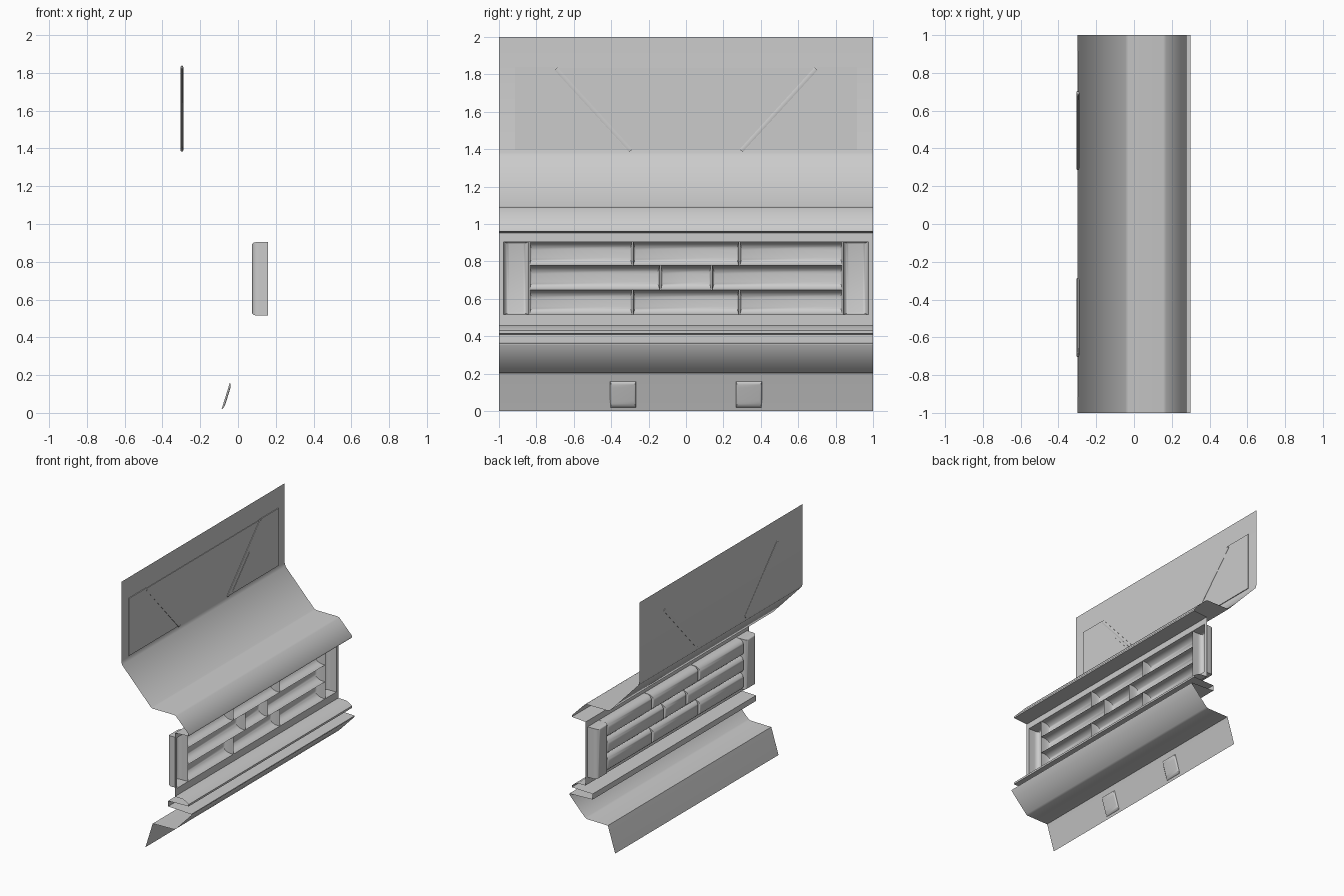
import bpy, bmesh, math
from mathutils import Vector

if "Cube" in bpy.data.objects:
    bpy.data.objects.remove(bpy.data.objects["Cube"])


def finish(bm, name, angle=35):
    me = bpy.data.meshes.new(name)
    bm.to_mesh(me)
    bm.free()
    ob = bpy.data.objects.new(name, me)
    bpy.context.collection.objects.link(ob)
    bpy.ops.object.select_all(action='DESELECT')
    ob.select_set(True)
    bpy.context.view_layer.objects.active = ob
    bpy.ops.object.shade_smooth_by_angle(angle=math.radians(angle))
    return ob


def sheet(name, profile, y0=-1, y1=1, angle=50):
    """Extrude an open (x, z) profile along y."""
    bm = bmesh.new()
    a = [bm.verts.new((x, y0, z)) for x, z in profile]
    b = [bm.verts.new((x, y1, z)) for x, z in profile]
    for i in range(len(profile) - 1):
        bm.faces.new((a[i], a[i + 1], b[i + 1], b[i]))
    return finish(bm, name, angle)


def tray(name, y0, y1, z0, z1, x, depth, ry, rz, straight=0.0, lean=0.0, pivot=0.0):
    """Open rounded tray whose rim lies at x; lean tilts it in the xz plane."""
    bm = bmesh.new()
    loops, steps = [], 7
    rings = [(0, 0, 0)] if straight else []
    for k in range(steps):
        t = k / (steps - 1) * math.pi / 2
        c, s = 1 - math.cos(t), math.sin(t)
        rings.append((ry * c, rz * c, straight + (1 - straight) * s))
    for iy, iz, d in rings:
        pts = ((y0 + iy, z0 + iz), (y1 - iy, z0 + iz), (y1 - iy, z1 - iz), (y0 + iy, z1 - iz))
        loops.append([bm.verts.new((x + depth * d + lean * (z - pivot), y, z)) for y, z in pts])
    for a, b in zip(loops, loops[1:]):
        for i in range(4):
            j = (i + 1) % 4
            bm.faces.new((a[i], a[j], b[j], b[i]))
    bm.faces.new(loops[-1])
    bmesh.ops.recalc_face_normals(bm, faces=bm.faces)
    return finish(bm, name)


def raised_plate(name, pts, x, rise, inset):
    """Shallow plate with sloping rim, outline in (y, z)."""
    bm = bmesh.new()
    f = bm.faces.new([bm.verts.new((x, y, z)) for y, z in pts])
    bmesh.ops.inset_region(bm, faces=[f], thickness=inset, use_boundary=True)
    for v in f.verts:
        v.co.x += rise
    return finish(bm, name, 20)


WALL = 0.16

# Upper sheet: tall panel, slope, shelf, lip and top of the wall
sheet("upper_wall", [(-.30, 2), (-.30, 1.385), (-.293, 1.358), (-.045, 1.095), (-.03, 1.09),
                     (.155, 1.09), (.17, 1.083), (.278, .972), (.278, .96), (WALL, .952),
                     (WALL, .905)])

# Lower sheet: wall bottom, stepped ledges, undercut and skirting
sheet("lower_wall", [(WALL, .515), (WALL, .46), (.23, .458), (.278, .43), (.278, .415),
                     (.10, .41), (.10, .367), (.30, .36), (.30, .352), (.165, .21),
                     (.15, .203), (-.03, .20), (-.037, .18), (-.093, 0)])

# Narrow wall strips at both ends
for s, side in ((-1, "left"), (1, "right")):
    sheet("wall_strip_" + side, [(WALL, .905), (WALL, .515)], s, s * .975)

# Recessed log-like bricks in three rows
rows = [(.515, .647, (-.84, -.285, .285, .84)),
        (.647, .777, (-.84, -.138, .138, .84)),
        (.777, .905, (-.84, -.285, .285, .84))]
for r, (z0, z1, ys) in enumerate(rows):
    for c in range(3):
        tray(f"brick_{r}_{c}", ys[c] + .002, ys[c + 1] - .002, z0, z1, WALL,
             -.075, .014, .045, straight=.3)

# Recessed upright posts beside the bricks
for s, side in ((-1, "left"), (1, "right")):
    y0, y1 = sorted((s * .84, s * .975))
    tray("post_" + side, y0, y1, .515, .905, WALL, -.085, .03, .012, straight=.6)

# Skirting pads
lean = .056 / .18
for s, side in ((-1, "left"), (1, "right")):
    y0, y1 = sorted((s * .268, s * .405))
    tray("skirting_pad_" + side, y0, y1, .02, .158, -.037, .012, .012, .035,
         lean=lean, pivot=.18)

# Upper panel relief: centre trapezoid, side plates and diagonal ribs
raised_plate("centre_plate", [(-.30, 1.395), (.30, 1.395), (.69, 1.835), (-.69, 1.835)],
             -.2995, .004, .015)
for s, side in ((-1, "left"), (1, "right")):
    raised_plate("side_plate_" + side,
                 [(s * .915, 1.395), (s * .915, 1.84), (s * .70, 1.84), (s * .70, 1.82),
                  (s * .315, 1.395)], -.2995, .006, .008)
    # inner triangular plate
    raised_plate("inner_plate_" + side,
                 [(s * .56, 1.41), (s * .56, 1.64), (s * .35, 1.41)], -.2935, .002, .006)
    # diagonal rib, slightly proud on both faces
    a, b = Vector((0, s * .295, 1.392)), Vector((0, s * .695, 1.83))
    d = (b - a).normalized()
    n = Vector((0, -d.z, d.y)) * .011
    bm = bmesh.new()
    rib = [(-.305, 0), (-.302, 1), (-.292, 1), (-.289, 0), (-.292, -1), (-.302, -1)]
    ends = [[bm.verts.new(p + n * w + Vector((x, 0, 0))) for x, w in rib] for p in (a, b)]
    for i in range(6):
        j = (i + 1) % 6
        bm.faces.new((ends[0][i], ends[0][j], ends[1][j], ends[1][i]))
    bm.faces.new(ends[0])
    bm.faces.new(ends[1])
    bmesh.ops.recalc_face_normals(bm, faces=bm.faces)
    finish(bm, "diagonal_rib_" + side)
